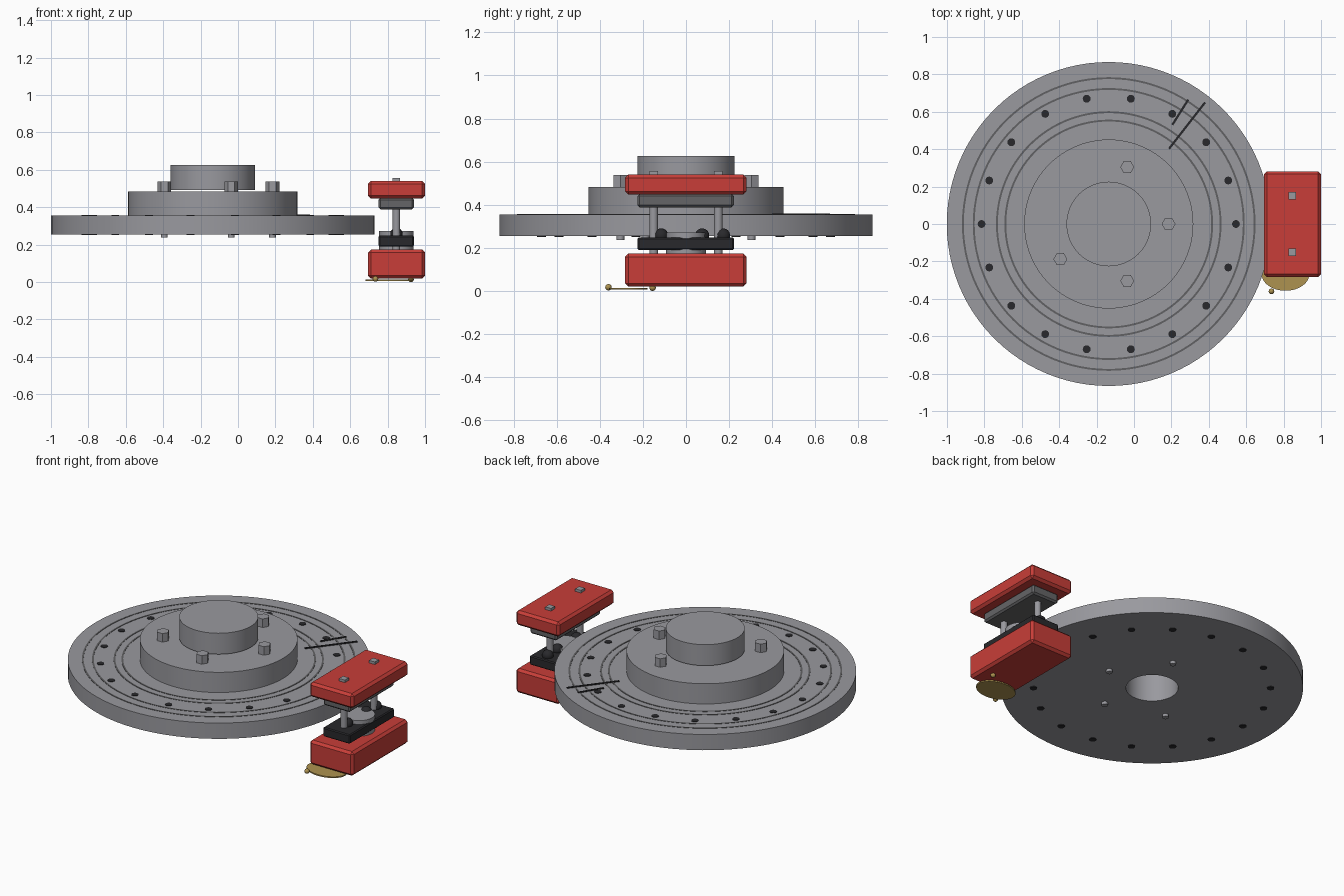
import bpy, bmesh, math
from mathutils import Vector

if "Cube" in bpy.data.objects:
    bpy.data.objects.remove(bpy.data.objects["Cube"])

CX = -0.135          # rotor axis
PX = 0.847           # caliper centre line


def material(name, r, g, b):
    m = bpy.data.materials.new(name)
    m.diffuse_color = (r, g, b, 1)
    m.use_nodes = True
    m.node_tree.nodes["Principled BSDF"].inputs["Base Color"].default_value = m.diffuse_color
    return m


STEEL = material("steel grey", 0.32, 0.32, 0.345)
GROOVE = material("groove grey", 0.12, 0.12, 0.125)
PAD = material("pad grey", 0.13, 0.13, 0.135)
BLACK = material("black", 0.022, 0.022, 0.025)
RED = material("caliper red", 0.58, 0.048, 0.04)
GOLD = material("gold", 0.42, 0.29, 0.08)


def finish(bm, name, mat, smooth=True):
    bmesh.ops.recalc_face_normals(bm, faces=bm.faces)
    me = bpy.data.meshes.new(name)
    bm.to_mesh(me)
    bm.free()
    me.materials.append(mat)
    ob = bpy.data.objects.new(name, me)
    bpy.context.collection.objects.link(ob)
    if smooth:
        bpy.ops.object.select_all(action='DESELECT')
        bpy.context.view_layer.objects.active = ob
        ob.select_set(True)
        bpy.ops.object.shade_smooth_by_angle(angle=math.radians(35))
    return ob


def lathe(name, profile, mat, steps=96):
    """Spin a closed (radius, z) profile around the rotor axis."""
    bm = bmesh.new()
    rings = []
    for i in range(steps):
        a = 2 * math.pi * i / steps
        rings.append([bm.verts.new((CX + r * math.cos(a), r * math.sin(a), z)) for r, z in profile])
    n = len(profile)
    for i in range(steps):
        p, q = rings[i], rings[(i + 1) % steps]
        for j in range(n):
            k = (j + 1) % n
            bm.faces.new((p[j], q[j], q[k], p[k]))
    return finish(bm, name, mat)


def cylinder(name, x, y, z0, z1, r, mat, sides=24, turn=0.0, sy=1.0):
    bm = bmesh.new()
    bmesh.ops.create_cone(bm, cap_ends=True, segments=sides, radius1=r, radius2=r, depth=z1 - z0)
    ca, sa = math.cos(turn), math.sin(turn)
    for v in bm.verts:
        px, py = v.co.x, v.co.y
        v.co = Vector((x + px * ca - py * sa, y + (px * sa + py * ca) * sy, v.co.z + (z0 + z1) / 2))
    return finish(bm, name, mat, sides > 8)


def box(name, lo, hi, mat, bevel=0.0):
    bm = bmesh.new()
    bmesh.ops.create_cube(bm, size=1)
    for v in bm.verts:
        v.co = Vector([(l + h) / 2 + c * (h - l) for l, h, c in zip(lo, hi, v.co)])
    if bevel:
        bmesh.ops.bevel(bm, geom=bm.edges[:], offset=bevel, segments=1, affect='EDGES')
    return finish(bm, name, mat, False)


def ball(name, x, y, z, r, mat):
    bm = bmesh.new()
    bmesh.ops.create_uvsphere(bm, u_segments=20, v_segments=12, radius=r)
    bmesh.ops.translate(bm, verts=bm.verts, vec=(x, y, z))
    return finish(bm, name, mat)


# Rotor disc with raised hat and open bore, then the hub cap
lathe("rotor_disc", [(0.15, 0.255), (0.866, 0.255), (0.866, 0.355), (0.452, 0.355),
                     (0.452, 0.483), (0.15, 0.483)], STEEL)
cylinder("hub", CX, 0, 0.492, 0.625, 0.226, STEEL, 96)

# Circular grooves on the friction face
for r in (0.78, 0.722, 0.598, 0.553):
    lathe("ring_groove", [(r - 0.005, 0.352), (r + 0.005, 0.352),
                          (r + 0.005, 0.357), (r - 0.005, 0.357)], GROOVE)

# Drilled holes
for i in range(18):
    a = math.radians(20 * i)
    cylinder("vent_hole", CX + 0.68 * math.cos(a), 0.68 * math.sin(a), 0.251, 0.358, 0.021, BLACK, 16)

# Two straight marks on the friction face
for p, q in (((0.205, 0.53), (0.29, 0.665)), ((0.187, 0.402), (0.38, 0.65))):
    a, b = Vector(p), Vector(q)
    side = (b - a).normalized().orthogonal() * 0.006
    bm = bmesh.new()
    base = [bm.verts.new((*c, 0.353)) for c in (a + side, a - side, b - side, b + side)]
    face = bm.faces.new(base)
    top = bmesh.ops.extrude_face_region(bm, geom=[face])["geom"]
    bmesh.ops.translate(bm, vec=(0, 0, 0.007), verts=[v for v in top if isinstance(v, bmesh.types.BMVert)])
    finish(bm, "face_mark", BLACK, False)

# Wheel bolts: hex heads above, studs below
for deg in (0, 72, 216, 288):
    a = math.radians(deg)
    x, y = CX + 0.32 * math.cos(a), 0.32 * math.sin(a)
    cylinder("bolt_head", x, y, 0.483, 0.537, 0.037, STEEL, 6, math.pi / 6)
    cylinder("bolt_stud", x, y, 0.237, 0.49, 0.018, STEEL, 16)

# Caliper halves
box("caliper_lower", (0.695, -0.283, 0.02), (1.0, 0.281, 0.173), RED, 0.015)
box("caliper_upper", (0.695, -0.283, 0.447), (1.0, 0.281, 0.54), RED, 0.015)

# Brake pads and piston
box("upper_pad", (0.752, -0.225, 0.388), (0.94, 0.222, 0.45), PAD, 0.01)
box("lower_pad", (0.752, -0.225, 0.19), (0.94, 0.222, 0.248), BLACK, 0.006)
cylinder("piston", PX, 0, 0.165, 0.272, 0.092, STEEL, 40)

# Guide pins with square ends
for y in (-0.15, 0.15):
    cylinder("guide_pin", PX, y, 0.165, 0.54, 0.02, STEEL, 12)
    box("pin_end", (PX - 0.02, y - 0.02, 0.53), (PX + 0.02, y + 0.02, 0.556), STEEL)

# Rubber beads on the lower pad
for y in (-0.115, 0.075, 0.172):
    ball("rubber_bead", PX, y, 0.257, 0.033, BLACK)

# Thin oval tag with two rivets under the caliper
cylinder("tag_plate", 0.81, -0.268, 0.006, 0.014, 0.127, GOLD, 48, 0, 0.7)
ball("tag_rivet_front", 0.735, -0.36, 0.017, 0.015, GOLD)
ball("tag_rivet_back", 0.925, -0.155, 0.015, 0.015, GOLD)
